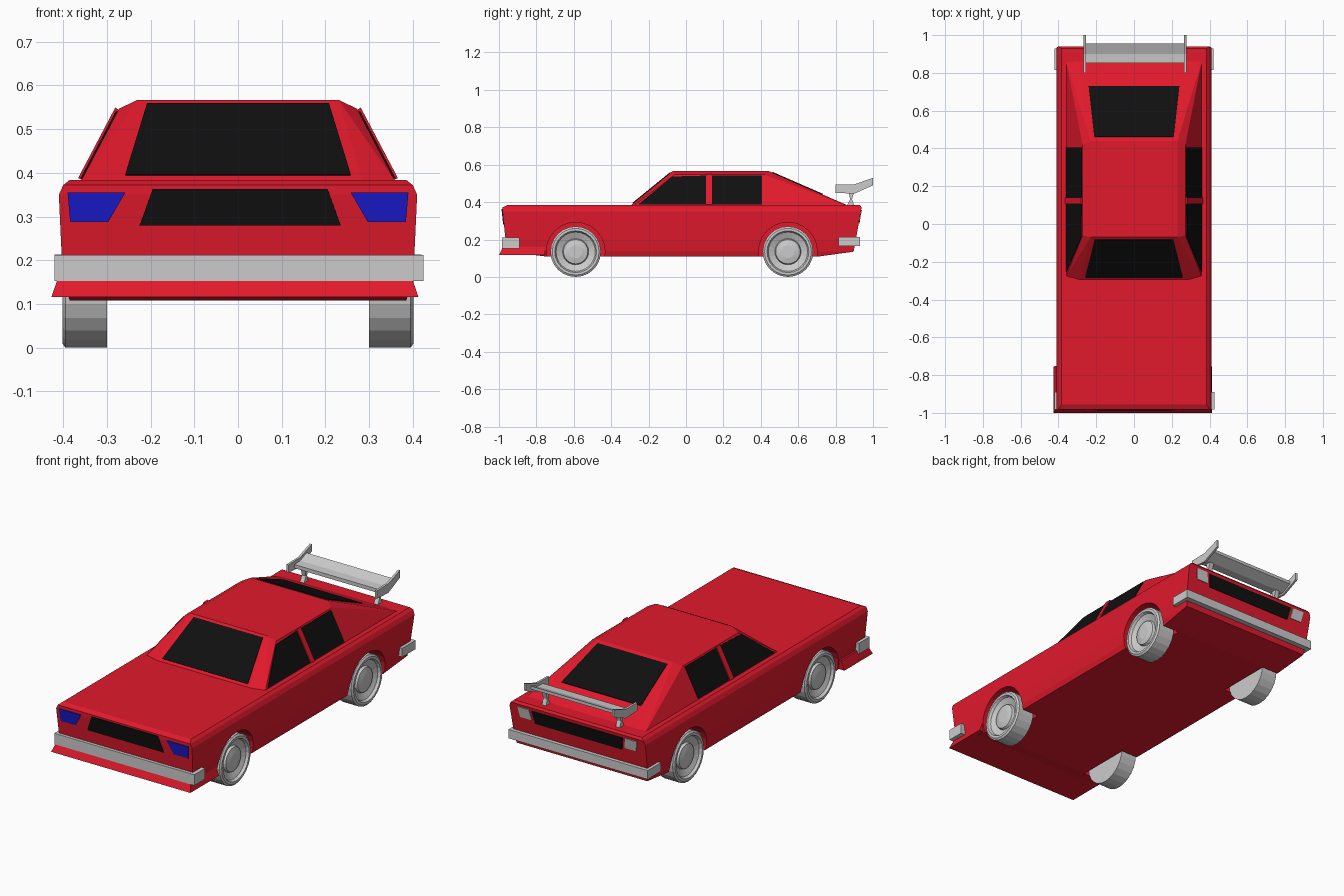
import bpy, bmesh, math
from mathutils import Vector, Matrix

if "Cube" in bpy.data.objects:
    bpy.data.objects.remove(bpy.data.objects["Cube"])


def material(name, rgb):
    m = bpy.data.materials.new(name)
    m.diffuse_color = (*rgb, 1)
    m.use_nodes = True
    m.node_tree.nodes["Principled BSDF"].inputs["Base Color"].default_value = m.diffuse_color
    return m


RED = material("red_paint", (0.75, 0.01, 0.025))
BLACK = material("dark_glass", (0.005, 0.005, 0.005))
BLUE = material("blue_lens", (0.01, 0.01, 0.6))


def finish(name, bm, mat=None, mirror=False, solid=0):
    bmesh.ops.recalc_face_normals(bm, faces=bm.faces)
    me = bpy.data.meshes.new(name)
    bm.to_mesh(me)
    bm.free()
    ob = bpy.data.objects.new(name, me)
    bpy.context.collection.objects.link(ob)
    if mat:
        me.materials.append(mat)
    if solid:
        s = ob.modifiers.new("Solidify", 'SOLIDIFY')
        s.thickness, s.offset = solid, 0
    if mirror:
        ob.modifiers.new("Mirror", 'MIRROR')
    return ob


def hull(name, half, mat=None, shift=0):
    """Convex faceted shell from right-half corner points."""
    bm = bmesh.new()
    for x, y, z in half:
        bm.verts.new((x + shift, y, z))
        bm.verts.new((-x + shift, y, z))
    r = bmesh.ops.convex_hull(bm, input=bm.verts)
    junk = [v for v in r["geom_interior"] if isinstance(v, bmesh.types.BMVert)]
    bmesh.ops.delete(bm, geom=junk, context='VERTS')
    bmesh.ops.dissolve_limit(bm, angle_limit=0.01, verts=bm.verts, edges=bm.edges)
    return finish(name, bm, mat)


def box(name, x0, x1, y0, y1, z0, z1, mat=None):
    bm = bmesh.new()
    size = Matrix.Diagonal((x1 - x0, y1 - y0, z1 - z0, 1))
    mid = Vector((x0 + x1, y0 + y1, z0 + z1)) / 2
    bmesh.ops.create_cube(bm, size=1, matrix=Matrix.Translation(mid) @ size)
    return finish(name, bm, mat)


def panel(name, xz, place, mat=None, mirror=False, thick=0.008):
    """Thin plate: 2D outline mapped onto a body plane."""
    bm = bmesh.new()
    bm.faces.new([bm.verts.new(place(a, b)) for a, b in xz])
    return finish(name, bm, mat, mirror, thick)


def extrude_x(name, yz, x0, x1):
    bm = bmesh.new()
    f = bm.faces.new([bm.verts.new((x0, y, z)) for y, z in yz])
    r = bmesh.ops.extrude_face_region(bm, geom=[f])
    vs = [v for v in r["geom"] if isinstance(v, bmesh.types.BMVert)]
    bmesh.ops.translate(bm, verts=vs, vec=(x1 - x0, 0, 0))
    if f.is_valid and len([g for g in bm.faces if g == f]) and len(bm.faces) == len(yz) + 1:
        bm.faces.new([v for v in bm.verts if abs(v.co.x - x0) < 1e-6])
    return finish(name, bm)


def lathe(bm, profile, y, z):
    """Spin (x, radius) points about an axle parallel to x."""
    vs = [bm.verts.new((x, y, z - r)) for x, r in profile]
    es = [bm.edges.new(p) for p in zip(vs, vs[1:])]
    bmesh.ops.spin(bm, geom=vs + es, cent=(0, y, z), axis=(1, 0, 0),
                   angle=math.tau, steps=24)
    bmesh.ops.remove_doubles(bm, verts=bm.verts, dist=1e-5)


# Lower body: stacked outline levels (z, half width, front y, rear y)
levels = [(0.135, 0.394, -0.953, 0.896), (0.20, 0.403, -0.965, 0.908),
          (0.35, 0.41, -0.981, 0.935), (0.372, 0.40, -0.981, 0.939),
          (0.384, 0.385, -0.955, 0.93)]
pts = [(w, y, z) for z, w, f, b in levels for y in (f, b)]
pts += [(0.385, -0.74, 0.108), (0.385, 0.70, 0.108)]
body = hull("body", pts, RED)

# Wheel wells
AXLES = {"front": -0.59, "rear": 0.545}
R = 0.135
bm = bmesh.new()
for y in AXLES.values():
    for s in (-1, 1):
        lathe(bm, [(s * 0.285, 0), (s * 0.285, 0.157), (s * 0.5, 0.157), (s * 0.5, 0)], y, R)
cutter = finish("wheel_well_cutter", bm)
cutter.hide_render = True
mod = body.modifiers.new("Wells", 'BOOLEAN')
mod.object, mod.operation, mod.solver = cutter, 'DIFFERENCE', 'EXACT'
bpy.context.view_layer.objects.active = body
bpy.ops.object.modifier_apply(modifier=mod.name)
bpy.data.objects.remove(cutter)

# Wheels with dished rims
for n, y in AXLES.items():
    bm = bmesh.new()
    lathe(bm, [(0.30, 0), (0.30, R), (0.395, R), (0.402, 0.125), (0.402, 0.112),
               (0.388, 0.105), (0.372, 0.07), (0.385, 0.065), (0.392, 0.035), (0.392, 0)], y, R)
    finish(n + "_wheels", bm, mirror=True)

# Cabin
hull("cabin", [(0.285, -0.30, 0.38), (0.36, -0.28, 0.38), (0.36, 0.865, 0.38), (0.30, 0.87, 0.38),
               (0.23, -0.07, 0.567), (0.272, -0.06, 0.547),
               (0.272, 0.42, 0.547), (0.23, 0.44, 0.567)], RED)


def side(y, z): return (0.36 - (z - 0.38) * 0.527, y, z)
def screen(x, z): return (x, -0.30 + (z - 0.38) * 1.23, z)
def hatch(x, z): return (x, 0.87 - (z - 0.38) * 2.3, z)
def nose(x, z): return (x, -0.965 - (z - 0.2) * 0.107, z)
def tail(x, z): return (x, 0.908 + (z - 0.2) * 0.18, z)


# Glass and door pillars
panel("windscreen", [(-0.258, 0.394), (0.258, 0.394), (0.208, 0.557), (-0.208, 0.557)], screen, BLACK)
panel("rear_window", [(-0.24, 0.441), (0.24, 0.441), (0.21, 0.558), (-0.21, 0.558)], hatch, BLACK)
panel("front_side_windows", [(-0.255, 0.386), (0.107, 0.386), (0.107, 0.54), (-0.073, 0.535)],
      side, BLACK, True)
panel("rear_side_windows", [(0.14, 0.386), (0.405, 0.386), (0.405, 0.54), (0.14, 0.54)],
      side, BLACK, True)
panel("door_pillars", [(0.107, 0.384), (0.14, 0.384), (0.14, 0.545), (0.107, 0.545)],
      side, RED, True, 0.018)

# Nose: grille and headlights
panel("grille", [(-0.225, 0.28), (0.235, 0.28), (0.205, 0.363), (-0.195, 0.363)], nose, BLACK)
panel("headlights", [(0.297, 0.288), (0.384, 0.288), (0.39, 0.355), (0.258, 0.355)], nose, BLUE, True)

# Tail: dark strip and lamps
panel("tail_strip", [(-0.262, 0.285), (0.262, 0.285), (0.275, 0.355), (-0.275, 0.355)], tail, BLACK)
panel("tail_lamps", [(0.28, 0.30), (0.35, 0.30), (0.36, 0.358), (0.29, 0.358)], tail, None, True)

# Bumpers and front lip
box("front_bumper", -0.42, 0.425, -0.983, -0.89, 0.153, 0.212)
box("rear_bumper", -0.42, 0.42, 0.815, 0.93, 0.165, 0.213)
hull("front_lip", [(0.402, -0.975, 0.168), (0.402, -0.75, 0.168),
                   (0.42, -1.0, 0.116), (0.42, -0.755, 0.116)], RED, -0.007)

# Rear wing: blade, end plates, posts
extrude_x("wing_blade", [(0.852, 0.455), (0.90, 0.455), (0.955, 0.483), (0.955, 0.50),
                         (0.90, 0.478), (0.852, 0.475)], -0.26, 0.27)
plate = [(0.80, 0.45), (0.90, 0.445), (1.0, 0.49), (1.0, 0.53), (0.90, 0.495), (0.80, 0.493)]
post = [(0.86, 0.38), (0.90, 0.38), (0.888, 0.415), (0.90, 0.457), (0.868, 0.457), (0.878, 0.415)]
for n, s in (("left", -1), ("right", 1)):
    extrude_x(n + "_end_plate", plate, 0.005 + s * 0.26, 0.005 + s * 0.272)
    extrude_x(n + "_wing_post", post, 0.005 + s * 0.21, 0.005 + s * 0.235)
